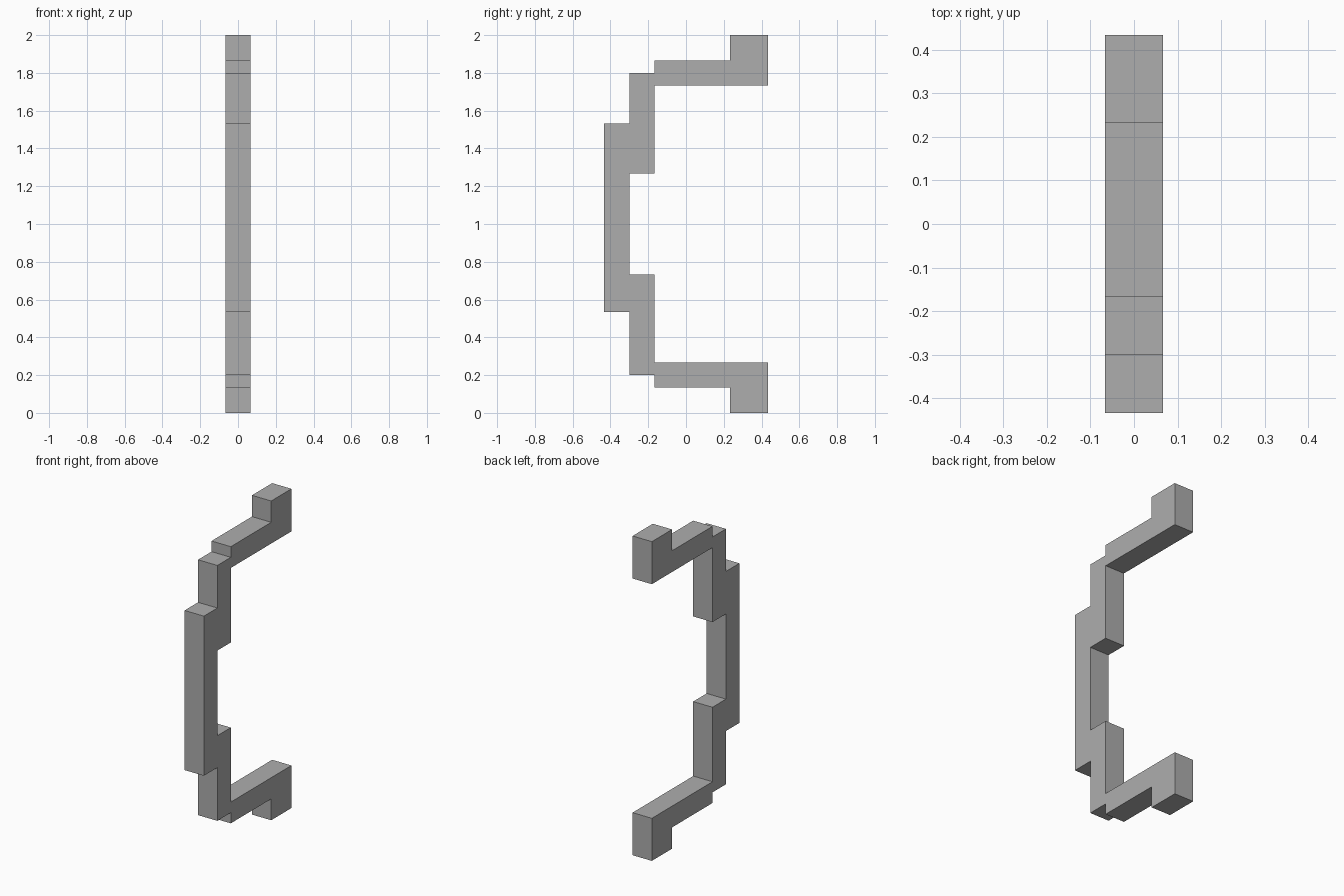
import bpy
import bmesh

if "Cube" in bpy.data.objects:
    bpy.data.objects.remove(bpy.data.objects["Cube"])

U = 1 / 15          # grid module the bracket is built on
HALF_WIDTH = U      # half the thickness along x

grey = bpy.data.materials.new("plain grey")
grey.diffuse_color = (0.42, 0.42, 0.42, 1.0)
grey.use_nodes = True
grey.node_tree.nodes["Principled BSDF"].inputs["Base Color"].default_value = grey.diffuse_color

# Side outline of the stepped bracket, (y, z) in modules
outline = [
    (3.5, 0), (6.5, 0), (6.5, 4), (-2.5, 4),            # lower foot and arm
    (-2.5, 11), (-4.5, 11), (-4.5, 19), (-2.5, 19),     # inner side of the grip
    (-2.5, 26), (6.5, 26), (6.5, 30), (3.5, 30),        # upper arm and foot
    (3.5, 28), (-2.5, 28), (-2.5, 27), (-4.5, 27),      # upper shoulder
    (-4.5, 23), (-6.5, 23), (-6.5, 8), (-4.5, 8),       # outer side of the grip
    (-4.5, 3), (-2.5, 3), (-2.5, 2), (3.5, 2),          # lower shoulder
]
# Exact foot positions
outline = [(6.5 if y == 6.5 else y, z) for y, z in outline]

# Extrude the outline across the width
bm = bmesh.new()
face = bm.faces.new([bm.verts.new((-HALF_WIDTH, y * U, z * U)) for y, z in outline])
result = bmesh.ops.extrude_face_region(bm, geom=[face])
moved = [g for g in result["geom"] if isinstance(g, bmesh.types.BMVert)]
bmesh.ops.translate(bm, vec=(2 * HALF_WIDTH, 0, 0), verts=moved)
bmesh.ops.recalc_face_normals(bm, faces=bm.faces)

mesh = bpy.data.meshes.new("stepped_handle")
bm.to_mesh(mesh)
bm.free()
mesh.materials.append(grey)
bpy.context.collection.objects.link(bpy.data.objects.new("stepped_handle", mesh))
